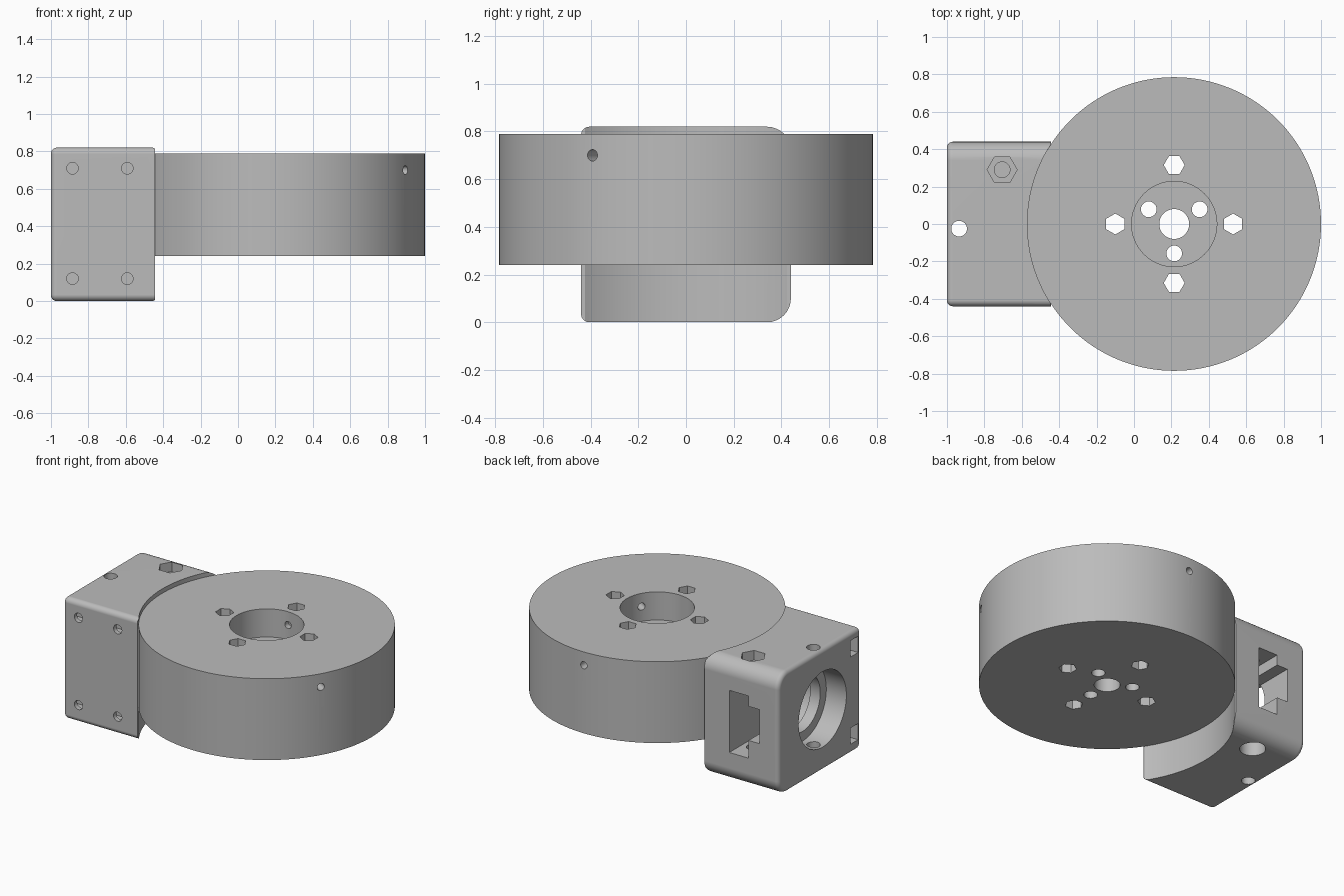
import bpy, bmesh
from math import cos, sin, pi, radians
from mathutils import Vector, Matrix

cube = bpy.data.objects.get("Cube")
if cube:
    bpy.data.objects.remove(cube, do_unlink=True)

grey = bpy.data.materials.new("light grey")
grey.use_nodes = True
colour = (0.5, 0.5, 0.5, 1)
grey.diffuse_color = colour
grey.node_tree.nodes["Principled BSDF"].inputs["Base Color"].default_value = colour


def finish_bmesh(name, bm):
    bmesh.ops.recalc_face_normals(bm, faces=bm.faces)
    mesh = bpy.data.meshes.new(name)
    bm.to_mesh(mesh)
    bm.free()
    mesh.materials.append(grey)
    obj = bpy.data.objects.new(name, mesh)
    bpy.context.collection.objects.link(obj)
    return obj


def rod_bmesh(start, end, radius, sides, roll=0):
    """Prism with a regular polygon section between two points."""
    start, end = Vector(start), Vector(end)
    axis = end - start
    turn = Vector((0, 0, 1)).rotation_difference(axis)
    bm = bmesh.new()
    ring = []
    for i in range(sides):
        a = roll + 2 * pi * i / sides
        ring.append(bm.verts.new(start + turn @ Vector((radius * cos(a), radius * sin(a), 0))))
    face = bm.faces.new(ring)
    top = bmesh.ops.extrude_face_region(bm, geom=[face])["geom"]
    bmesh.ops.translate(bm, vec=axis, verts=[v for v in top if isinstance(v, bmesh.types.BMVert)])
    return bm


def rod(name, start, end, radius, sides=32, roll=0):
    return finish_bmesh(name, rod_bmesh(start, end, radius, sides, roll))


def block(name, low, high):
    low, high = Vector(low), Vector(high)
    bm = bmesh.new()
    bmesh.ops.create_cube(bm, size=1, matrix=Matrix.Translation((low + high) / 2)
                          @ Matrix.Diagonal((*(high - low), 1)))
    return finish_bmesh(name, bm)


def cut(obj, cutters):
    """Subtract every cutter, bake the result and drop the cutters."""
    for c in cutters:
        c.hide_render = True
        mod = obj.modifiers.new("cut", 'BOOLEAN')
        mod.operation = 'DIFFERENCE'
        mod.solver = 'EXACT'
        mod.object = c
    graph = bpy.context.evaluated_depsgraph_get()
    baked = bpy.data.meshes.new_from_object(obj.evaluated_get(graph))
    obj.modifiers.clear()
    obj.data = baked
    for c in cutters:
        bpy.data.objects.remove(c, do_unlink=True)


def smooth(obj):
    bpy.ops.object.select_all(action='DESELECT')
    obj.select_set(True)
    bpy.context.view_layer.objects.active = obj
    bpy.ops.object.shade_smooth_by_angle(angle=radians(28))
    obj.modifiers.new("flat weighting", 'WEIGHTED_NORMAL').keep_sharp = True


# Wheel: hub recess, bolt holes, hex holes and radial set screw holes
CX, R, LOW, HIGH = 0.215, 0.785, 0.24, 0.79
wheel = rod("wheel", (CX, 0, LOW), (CX, 0, HIGH), R, 128)


def through(radius, dist, angle, sides=32):
    x, y = CX + dist * cos(angle), dist * sin(angle)
    return rod("hole", (x, y, 0), (x, y, 1), radius, sides, angle + pi / 2)


cutters = [rod("recess", (CX, 0, 0.6), (CX, 0, 1), 0.228, 64), through(0.08, 0, 0)]
for i in range(4):
    cutters.append(through(0.056, 0.315, i * pi / 2, 6))
for degrees in (30, 150, 270):
    a = radians(degrees)
    cutters.append(through(0.042, 0.157, a))
    b = a - pi / 3
    out = Vector((cos(b), sin(b), 0))
    hub = Vector((CX, 0, 0.7))
    cutters.append(rod("set_screw", hub + out * 0.15, hub + out * 0.9, 0.024, 24))
cut(wheel, cutters)
smooth(wheel)

# Housing: rounded section swept along x, with its outer end softened
LEFT, RIGHT, HALF, TALL = -1.0, -0.445, 0.44, 0.82
bm = bmesh.new()
ring = []
for sy, sz, r, first in ((1, 1, 0.1, 0), (-1, 1, 0.034, 1), (-1, -1, 0.034, 2), (1, -1, 0.1, 3)):
    for k in range(9):
        a = (first + k / 8) * pi / 2
        y = sy * (HALF - r) + r * cos(a)
        z = TALL / 2 + sz * (TALL / 2 - r) + r * sin(a)
        ring.append(bm.verts.new((LEFT, y, z)))
end = bm.faces.new(ring)
new = bmesh.ops.extrude_face_region(bm, geom=[end])["geom"]
bmesh.ops.translate(bm, vec=(RIGHT - LEFT, 0, 0),
                    verts=[v for v in new if isinstance(v, bmesh.types.BMVert)])
rim = [e for e in bm.edges if all(abs(v.co.x - LEFT) < 1e-5 for v in e.verts)]
bmesh.ops.bevel(bm, geom=rim, offset=0.03, offset_type='OFFSET', segments=5,
                profile=0.5, affect='EDGES', clamp_overlap=False)
housing = finish_bmesh("motor_housing", bm)

# Concave seat for the wheel, stepped round bore, and side slot
BY, BZ = -0.03, 0.415
cutters = [
    rod("seat", (CX, 0, -0.5), (CX, 0, 1.5), R, 128),
    rod("bore", (-1.2, BY, BZ), (-0.85, BY, BZ), 0.255, 64),
    rod("inner_bore", (-0.9, BY, BZ), (-0.7, BY, BZ), 0.19, 64),
    rod("pocket", (-0.775, BY, BZ), (-0.633, BY, BZ), 0.208, 64),
    block("wide_slot", (-0.776, BY, 0.205), (-0.632, 0.6, 0.625)),
    block("narrow_slot", (-0.857, BY, 0.325), (-0.74, 0.6, 0.555)),
]
# Clamp screw: hex nut seat above, bridged counterbore below
SX, SY = -0.705, 0.29
cutters += [
    rod("nut_seat", (SX, SY, 0.755), (SX, SY, 1), 0.08, 6),
    rod("clamp_hole", (SX, SY, 0.12), (SX, SY, 0.9), 0.042),
    rod("counterbore", (SX, SY, -0.1), (SX, SY, 0.1), 0.08),
    rod("pin_hole", (-0.935, -0.025, -0.1), (-0.935, -0.025, 1), 0.042),
]
# Front mounting screws with nut slots entering from the outer end
for z in (0.12, 0.71):
    for x in (-0.885, -0.592):
        cutters.append(rod("mount_hole", (x, -0.6, z), (x, -0.3, z), 0.031))
    cutters.append(block("nut_slot", (-1.1, -0.41, z - 0.055), (-0.54, -0.33, z + 0.055)))
cut(housing, cutters)
smooth(housing)
